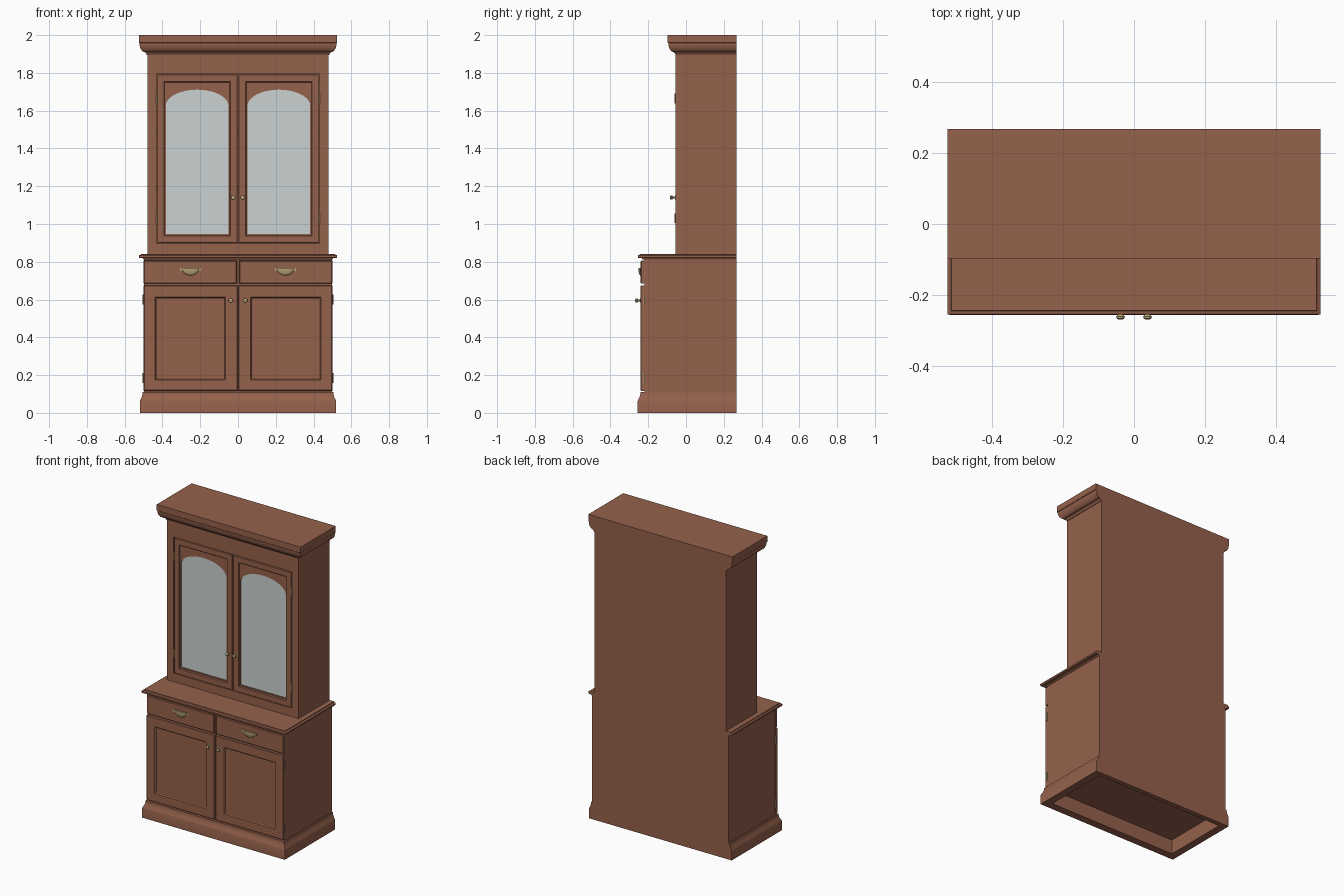
import bpy, bmesh, math

if "Cube" in bpy.data.objects:
    bpy.data.objects.remove(bpy.data.objects["Cube"])

def material(name, rgb):
    m = bpy.data.materials.new(name)
    m.diffuse_color = (*rgb, 1)
    m.use_nodes = True
    m.node_tree.nodes["Principled BSDF"].inputs["Base Color"].default_value = m.diffuse_color
    return m

WOOD = material("wood", (0.30, 0.12, 0.072))
GLASS = material("glass", (0.60, 0.65, 0.64))
BRASS = material("brass", (0.48, 0.37, 0.19))
BACK = 0.267

def finish(name, bm, mat, smooth=False):
    bmesh.ops.recalc_face_normals(bm, faces=bm.faces)
    me = bpy.data.meshes.new(name)
    bm.to_mesh(me)
    bm.free()
    me.materials.append(mat)
    ob = bpy.data.objects.new(name, me)
    bpy.context.collection.objects.link(ob)
    if smooth:
        bpy.ops.object.select_all(action='DESELECT')
        ob.select_set(True)
        bpy.context.view_layer.objects.active = ob
        bpy.ops.object.shade_smooth_by_angle(angle=math.radians(35))
    return ob

def loft(name, loops, mat=WOOD, ring=False, smooth=False):
    """Skin a list of matching closed loops; cap the ends, or join them as a ring."""
    bm = bmesh.new()
    rows = [[bm.verts.new(p) for p in lp] for lp in loops]
    pairs = list(zip(rows, rows[1:])) + ([(rows[-1], rows[0])] if ring else [])
    for a, b in pairs:
        n = len(a)
        for i in range(n):
            j = (i + 1) % n
            bm.faces.new((a[i], a[j], b[j], b[i]))
    if not ring:
        bm.faces.new(rows[0])
        bm.faces.new(rows[-1])
    return finish(name, bm, mat, smooth)

def flat(hx, front, z, back=BACK):
    """Horizontal rectangle, symmetrical in x."""
    return [(-hx, front, z), (hx, front, z), (hx, back, z), (-hx, back, z)]

def upright(s, x0, x1, z0, z1, y, inset=0):
    """Vertical rectangle facing the front, on side s."""
    x0, x1, z0, z1 = x0 + inset, x1 - inset, z0 + inset, z1 - inset
    return [(s * x0, y, z0), (s * x1, y, z0), (s * x1, y, z1), (s * x0, y, z1)]

def box(name, x0, x1, y0, y1, z0, z1, mat=WOOD):
    return loft(name, [upright(1, x0, x1, z0, z1, y) for y in (y0, y1)], mat)

def moulding(name, hx, front, profile, start=()):
    """Horizontal moulding on front and sides from (offset, z) points, flat at the back."""
    return loft(name, list(start) + [flat(hx + o, front - o, z) for o, z in profile], smooth=True)

def lathe(name, x, y, z, profile, mat=BRASS, n=20):
    """Turned part with its axis along -y from (radius, distance) points."""
    loops = [[(x + r * math.cos(2 * math.pi * i / n), y - d, z + r * math.sin(2 * math.pi * i / n))
              for i in range(n)] for r, d in profile]
    return loft(name, loops, mat, smooth=True)

# Plinth, hollow underneath
moulding("plinth", 0.50, -0.236,
         [(0.02, 0), (0.02, 0.062), (0.017, 0.070), (0.010, 0.083), (0.006, 0.097), (0.005, 0.110)],
         [flat(0.47, -0.205, 0.095, 0.235), flat(0.47, -0.205, 0, 0.235)])

# Base cabinet and counter top
box("base_cabinet", -0.497, 0.497, -0.219, BACK, 0.109, 0.82)
moulding("counter_top", 0.50, -0.23,
         [(0.0, 0.812), (0.004, 0.819), (0.021, 0.819), (0.025, 0.823), (0.025, 0.833),
          (0.021, 0.836), (0.015, 0.837), (0.014, 0.842)])

# Upper cabinet carcass with shelves
box("upper_back", -0.48, 0.48, 0.25, BACK, 0.842, 1.91)
box("upper_bottom", -0.46, 0.46, -0.03, 0.25, 0.842, 0.89)
box("upper_top", -0.46, 0.46, -0.03, 0.25, 1.80, 1.91)
for k, z in enumerate((1.18, 1.48)):
    box(f"shelf_{k}", -0.46, 0.46, -0.01, 0.25, z, z + 0.018)
box("bottom_rail", -0.431, 0.431, -0.054, -0.03, 0.842, 0.897)
box("top_rail", -0.431, 0.431, -0.054, -0.03, 1.795, 1.91)

# Cornice
cove = [(0.003, 1.895), (0.006, 1.903), (0.010, 1.906)]
cove += [(0.012 + 0.030 * math.sin(a), 1.958 - 0.048 * math.cos(a))
         for a in [math.pi / 2 * i / 8 for i in range(9)]]
cove += [(0.045, 1.961), (0.045, 2.0)]
moulding("cornice", 0.48, -0.052, cove)

# Arch outline of the glazed doors
CX, HW, ZB, SPRING, RISE = 0.2165, 0.166, 0.948, 1.625, 0.086
ANG = [math.pi * i / 28 for i in range(29)]

def arch(s, y):
    pts = [(CX - HW, ZB), (CX + HW, ZB)]
    pts += [(CX + HW * math.cos(a), SPRING + RISE * math.sin(a)) for a in ANG]
    return [(s * x, y, z) for x, z in pts]

def arch_surround(s, y):
    hw = HW + 0.008
    pts = [(CX - hw, 0.938), (CX + hw, 0.938)]
    pts += [(CX + hw * math.cos(a), 1.752) for a in ANG]
    return [(s * x, y, z) for x, z in pts]

KNOB = [(0.011, 0), (0.011, 0.003), (0.005, 0.005), (0.0045, 0.014), (0.009, 0.018),
        (0.012, 0.022), (0.011, 0.027), (0.006, 0.030)]

for s, side in ((-1, "left"), (1, "right")):
    # Upper side and corner stile
    xs = sorted((s * 0.46, s * 0.48))
    box(f"upper_side_{side}", *xs, -0.052, 0.25, 0.842, 1.91)
    xs = sorted((s * 0.4325, s * 0.48))
    box(f"corner_stile_{side}", *xs, -0.055, -0.03, 0.842, 1.91)

    # Glazed door: moulded frame, arched board and pane
    o, i = (0.002, 0.427, 0.900, 1.791), (0.045, 0.388, 0.940, 1.750)
    loft(f"glazed_door_frame_{side}", [
        upright(s, *o, -0.035), upright(s, *o, -0.053), upright(s, *o, -0.055, 0.002),
        upright(s, *i, -0.055, -0.004), upright(s, *i, -0.052, -0.001),
        upright(s, *i, -0.048), upright(s, *i, -0.035)], ring=True)
    loft(f"arched_board_{side}", [arch_surround(s, -0.036), arch_surround(s, -0.048),
                                  arch(s, -0.048), arch(s, -0.036)], ring=True)
    loft(f"glass_pane_{side}", [arch(s, -0.043), arch(s, -0.039)], GLASS)
    lathe(f"upper_knob_{side}", s * 0.025, -0.054, 1.14, KNOB)

    # Lower panelled door
    o, i = (0.003, 0.499, 0.117, 0.675), (0.068, 0.436, 0.177, 0.611)
    loft(f"lower_door_{side}", [
        upright(s, *o, -0.218), upright(s, *o, -0.237), upright(s, *o, -0.240, 0.003),
        upright(s, *i, -0.240, -0.003), upright(s, *i, -0.237), upright(s, *i, -0.232, 0.003),
        upright(s, *i, -0.230, 0.008)])
    lathe(f"lower_knob_{side}", s * 0.038, -0.239, 0.595, KNOB)

    # Drawer front with cup pull
    d = (0.006, 0.499, 0.684, 0.806)
    loft(f"drawer_front_{side}", [upright(s, *d, -0.218), upright(s, *d, -0.236),
                                  upright(s, *d, -0.240, 0.004)])
    c = s * 0.251
    box(f"pull_plate_{side}", c - 0.055, c + 0.055, -0.2425, -0.239, 0.752, 0.768, BRASS)
    cup = []
    for a in [math.pi / 2 * k / 8 for k in range(8)]:
        r, y = math.cos(a), -0.240 - 0.013 * math.sin(a)
        cup.append([(c + 0.046 * r * math.cos(t), y, 0.768 - 0.040 * r * math.sin(t))
                    for t in [math.pi * k / 20 for k in range(21)]])
    loft(f"cup_pull_{side}", cup, BRASS, smooth=True)

    # Hinge barrels
    for x, y, zs in ((0.430, -0.056, (1.03, 1.665)), (0.500, -0.221, (0.185, 0.60))):
        for k, z in enumerate(zs):
            loops = [[(s * x + 0.005 * math.cos(math.pi * t / 5), y + 0.005 * math.sin(math.pi * t / 5), h)
                      for t in range(10)] for h in (z - 0.026, z + 0.026)]
            part = "upper" if x < 0.45 else "lower"
            loft(f"{part}_hinge_{side}_{k}", loops, BRASS, smooth=True)
